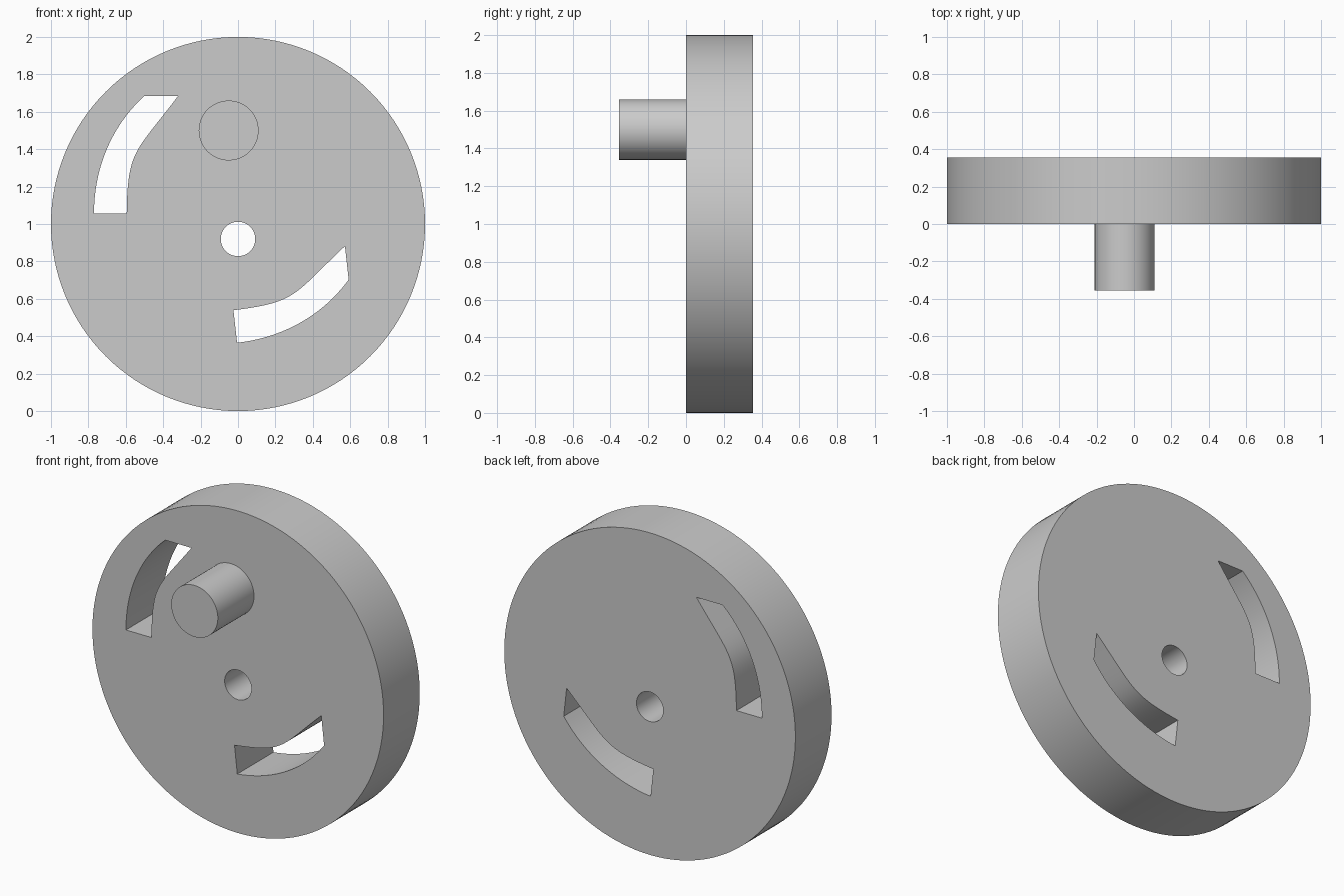
import bpy
import bmesh
from math import sin, cos, pi, radians
from mathutils import Vector
from mathutils.geometry import interpolate_bezier

cube = bpy.data.objects.get("Cube")
if cube:
    bpy.data.objects.remove(cube, do_unlink=True)

grey = bpy.data.materials.new("plain_grey")
grey.use_nodes = True
grey.diffuse_color = (0.6, 0.6, 0.6, 1)
grey.node_tree.nodes["Principled BSDF"].inputs["Base Color"].default_value = (0.6, 0.6, 0.6, 1)

THICK = 0.355


def circle(x, z, radius, sides):
    return [(x + radius * cos(2 * pi * i / sides), z + radius * sin(2 * pi * i / sides))
            for i in range(sides)]


def plate(name, outlines, y_mid):
    """Extrude closed outlines in the XZ plane; inner outlines become holes."""
    curve = bpy.data.curves.new(name, "CURVE")
    curve.dimensions = "2D"
    curve.fill_mode = "BOTH"
    curve.extrude = THICK / 2
    for outline in outlines:
        spline = curve.splines.new("POLY")
        spline.points.add(len(outline) - 1)
        for point, (x, z) in zip(spline.points, outline):
            point.co = (x, z, 0, 1)
        spline.use_cyclic_u = True
    obj = bpy.data.objects.new(name, curve)
    bpy.context.collection.objects.link(obj)
    obj.rotation_euler.x = radians(90)
    obj.location.y = y_mid
    bpy.ops.object.select_all(action="DESELECT")
    obj.select_set(True)
    bpy.context.view_layer.objects.active = obj
    bpy.ops.object.convert(target="MESH")
    obj = bpy.context.view_layer.objects.active

    # Weld caps to walls, then smooth only the round walls
    bm = bmesh.new()
    bm.from_mesh(obj.data)
    bmesh.ops.remove_doubles(bm, verts=bm.verts, dist=0.0005)
    bmesh.ops.recalc_face_normals(bm, faces=bm.faces)
    bm.to_mesh(obj.data)
    bm.free()
    obj.data.materials.clear()
    obj.data.materials.append(grey)
    bpy.ops.object.shade_smooth_by_angle(angle=radians(30))
    return obj


# Curved slot outline, relative to its outer corner
outer = interpolate_bezier(Vector((0, 0)), Vector((0, 0.265)),
                           Vector((0.11, 0.485)), Vector((0.27, 0.63)), 20)
inner = interpolate_bezier(Vector((0.45, 0.63)), Vector((0.22, 0.325)),
                           Vector((0.18, 0.345)), Vector((0.175, 0)), 20)
slot = [(p[0], p[1]) for p in outer + inner]


def place(origin, across, along):
    return [(origin[0] + a * across[0] + b * along[0],
             origin[1] + a * across[1] + b * along[1]) for a, b in slot]


upper_slot = place((-0.77, 1.055), (1, 0), (0, 1))
lower_slot = place((-0.005, 0.365), (-0.11, 0.994), (0.994, 0.11))

# Wheel disc with its bore and two slots
plate("wheel_disc", [circle(0, 1, 1, 128), circle(0, 0.92, 0.092, 48),
                     upper_slot, lower_slot], THICK / 2)

# Crank pin standing out of the front face
plate("crank_pin", [circle(-0.05, 1.5, 0.16, 64)], -THICK / 2)
